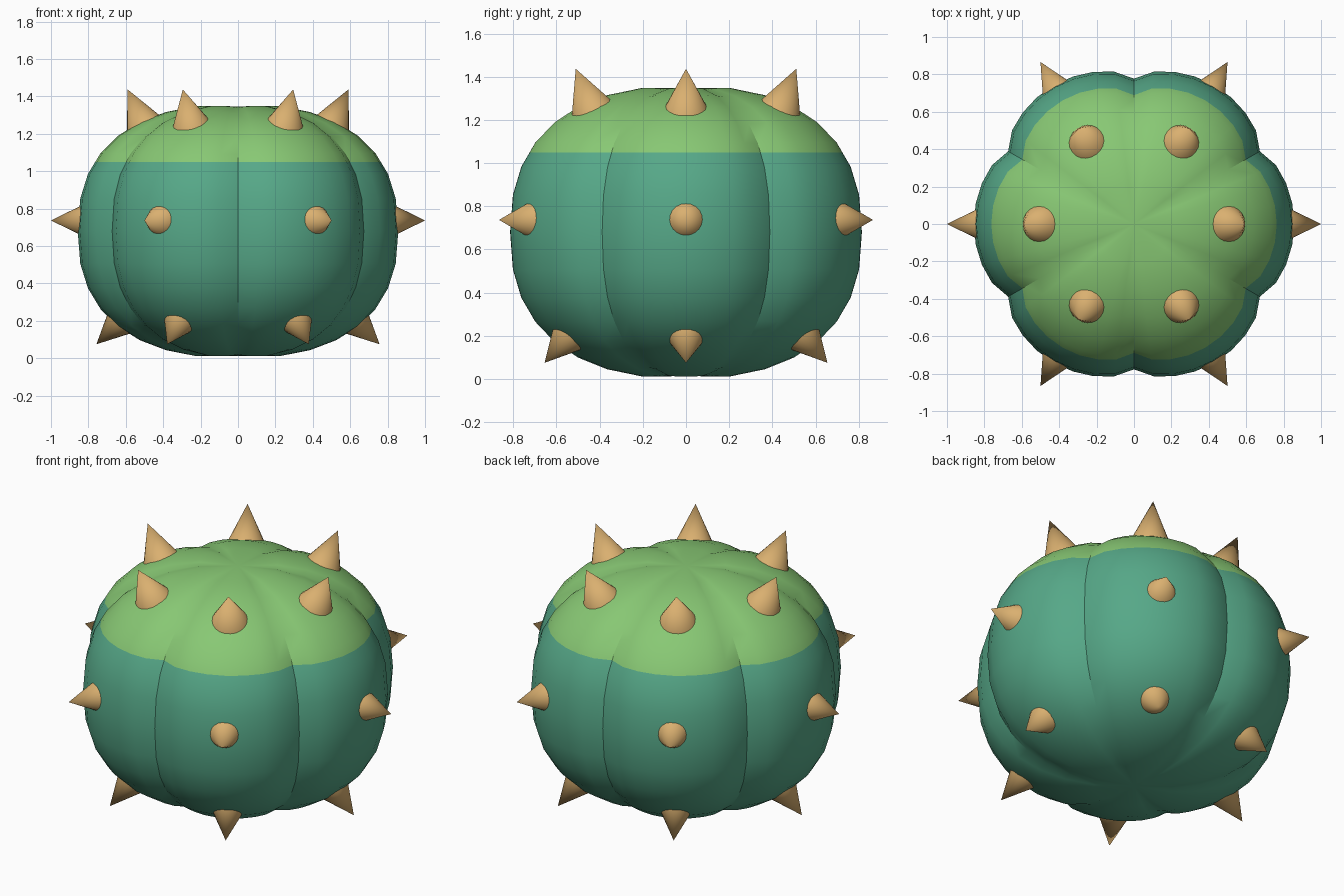
import bpy, bmesh, math
from mathutils import Vector

if "Cube" in bpy.data.objects:
    bpy.data.objects.remove(bpy.data.objects["Cube"])

def material(name, rgb):
    m = bpy.data.materials.new(name)
    lin = [((c / 255 + 0.055) / 1.055) ** 2.4 for c in rgb]
    m.diffuse_color = (*lin, 1)
    m.use_nodes = True
    m.node_tree.nodes["Principled BSDF"].inputs["Base Color"].default_value = m.diffuse_color
    return m

deep_green = material("deep green", (86, 168, 136))
light_green = material("light green", (136, 200, 116))
tan = material("tan", (218, 176, 112))

def finish(name, bm, mats):
    bmesh.ops.recalc_face_normals(bm, faces=bm.faces)
    me = bpy.data.meshes.new(name)
    bm.to_mesh(me)
    bm.free()
    for m in mats:
        me.materials.append(m)
    ob = bpy.data.objects.new(name, me)
    bpy.context.collection.objects.link(ob)
    bpy.ops.object.select_all(action='DESELECT')
    ob.select_set(True)
    bpy.context.view_layer.objects.active = ob
    bpy.ops.object.shade_smooth_by_angle(angle=math.radians(30))
    return ob

# Body: six-lobed rounded barrel with sharp grooves and slightly dipped poles
SEG, RINGS, MID, HALF, CAP_Z = 48, 16, 0.68, 0.68, 1.05
bm = bmesh.new()
rings = []
for j in range(1, RINGS):
    t = -math.pi / 2 + math.pi * j / RINGS
    ratio = math.cos(t) ** 0.833
    h = math.copysign(abs(math.sin(t)) ** 0.833, t)
    ring = []
    for i in range(SEG):
        a = 2 * math.pi * i / SEG
        w = abs(math.cos(3 * a)) ** 0.6 if i % 8 != 4 else 0
        r = (0.777 + 0.08 * w) * ratio
        z = MID + HALF * h * (1 - 0.015 * (1 - w))
        ring.append(bm.verts.new((r * math.cos(a), r * math.sin(a), z)))
    rings.append(ring)
for lo, hi in zip(rings, rings[1:]):
    for i in range(SEG):
        k = (i + 1) % SEG
        bm.faces.new((lo[i], lo[k], hi[k], hi[i]))
for ring, s in ((rings[0], -1), (rings[-1], 1)):
    pole = bm.verts.new((0, 0, MID + s * HALF * 0.98))
    for i in range(SEG):
        bm.faces.new((ring[i], ring[(i + 1) % SEG], pole))

# Light cap: cut at a height and coloured above it
bmesh.ops.bisect_plane(bm, geom=bm.verts[:] + bm.edges[:] + bm.faces[:],
                       plane_co=(0, 0, CAP_Z), plane_no=(0, 0, 1))
for f in bm.faces:
    f.material_index = int(f.calc_center_median().z > CAP_Z)
finish("cactus_body", bm, [deep_green, light_green])

# Spikes: three per lobe, given as tip (radius, height), axis and length
def spike(name, a, tip, axis, length):
    out = Vector((math.cos(a), math.sin(a), 0))
    up = Vector((0, 0, 1))
    d = (out * axis[0] + up * axis[1]).normalized()
    bm = bmesh.new()
    bmesh.ops.create_cone(bm, cap_ends=True, segments=20, radius1=0.49 * length,
                          radius2=0, depth=length)
    bmesh.ops.remove_doubles(bm, verts=bm.verts, dist=1e-5)
    rot = up.rotation_difference(d)
    tip_pos = out * tip[0] + up * tip[1]
    for v in bm.verts:
        v.co = rot @ (v.co - Vector((0, 0, length / 2))) + tip_pos
    finish(name, bm, [tan])

for i in range(6):
    a = math.radians(60 * i)
    spike(f"top_spike_{i + 1}", a, (0.59, 1.437), (0.42, 0.90), 0.22)
    spike(f"side_spike_{i + 1}", a, (1.0, 0.737), (1, 0), 0.19)
    spike(f"bottom_spike_{i + 1}", a, (0.757, 0.075), (0.72, -0.69), 0.2)
